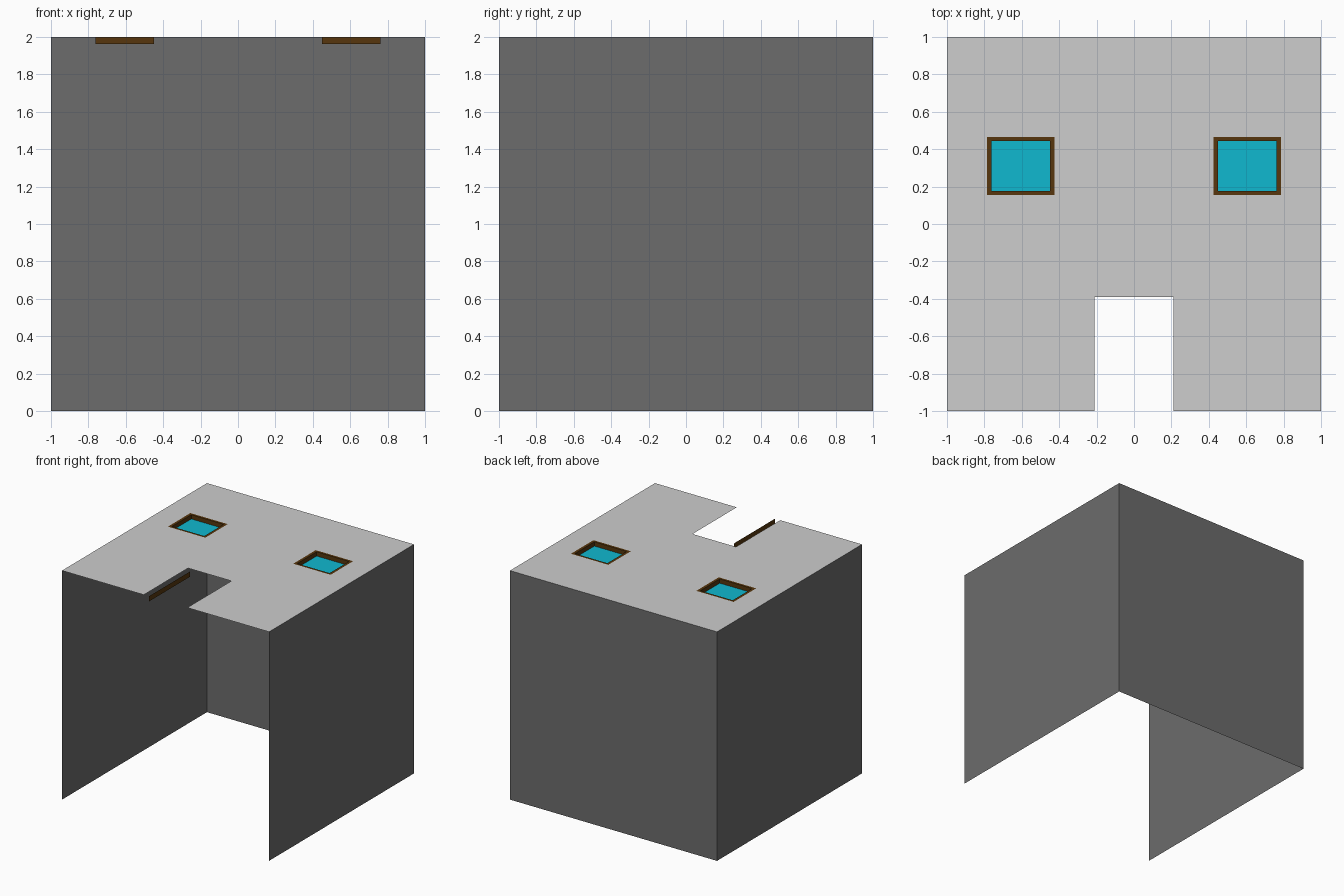
import bpy

if "Cube" in bpy.data.objects:
    bpy.data.objects.remove(bpy.data.objects["Cube"])


def material(name, rgb):
    m = bpy.data.materials.new(name)
    m.diffuse_color = (*rgb, 1)
    m.use_nodes = True
    m.node_tree.nodes["Principled BSDF"].inputs["Base Color"].default_value = m.diffuse_color
    return m


LIGHT = material("light_grey", (0.61, 0.61, 0.61))
DARK = material("dark_grey", (0.15, 0.15, 0.15))
BROWN = material("brown", (0.095, 0.037, 0.004))
CYAN = material("cyan_glass", (0.005, 0.48, 0.63))


def mesh_object(name, verts, faces, mat):
    me = bpy.data.meshes.new(name)
    me.from_pydata(verts, [], faces)
    me.materials.append(mat)
    me.update()
    ob = bpy.data.objects.new(name, me)
    bpy.context.collection.objects.link(ob)
    return ob


def rect(x0, x1, y0, y1, z):
    return [(x0, y0, z), (x1, y0, z), (x1, y1, z), (x0, y1, z)]


def loop_bridge(a, b):
    """Quads joining two four-point loops that start at index a and b."""
    return [(a + i, a + (i + 1) % 4, b + (i + 1) % 4, b + i) for i in range(4)]


TOP, SILL = 2.0, 1.963

# Top panel: a grid of cells, leaving out the doorway and the two windows
xs = [-1, -0.786, -0.425, -0.21, 0.21, 0.425, 0.786, 1]
ys = [-1, -0.39, 0.155, 0.465, 1]
holes = {(3, 0), (1, 2), (5, 2)}
n = len(xs)
verts = [(x, y, TOP) for y in ys for x in xs]
faces = [(j * n + i, j * n + i + 1, (j + 1) * n + i + 1, (j + 1) * n + i)
         for j in range(len(ys) - 1) for i in range(n - 1) if (i, j) not in holes]
mesh_object("top_panel", verts, faces, LIGHT)

# Three side walls, open at the front and below
corners = [(1, -1), (1, 1), (-1, 1), (-1, -1)]
verts = [(x, y, z) for z in (0, TOP) for x, y in corners]
mesh_object("side_walls", verts, [(i, i + 1, i + 5, i + 4) for i in range(3)], DARK)

# Windows: flat rim, recessed frame and glass at the bottom
for side, s in (("left", -1), ("right", 1)):
    ox = sorted((s * 0.425, s * 0.786))
    ix = sorted((s * 0.449, s * 0.762))
    verts = (rect(*ox, 0.155, 0.465, TOP) + rect(*ix, 0.176, 0.444, TOP)
             + rect(*ix, 0.176, 0.444, SILL))
    mesh_object(side + "_window_frame", verts, loop_bridge(0, 4) + loop_bridge(4, 8), BROWN)
    mesh_object(side + "_window_glass", rect(*ix, 0.176, 0.444, SILL), [(0, 1, 2, 3)], CYAN)

# Thin upright strip standing in the doorway
x = -0.16
mesh_object("door_strip", [(x, -1, SILL - 0.008), (x, -0.435, SILL - 0.008),
                           (x, -0.435, TOP), (x, -1, TOP)], [(0, 1, 2, 3)], BROWN)
